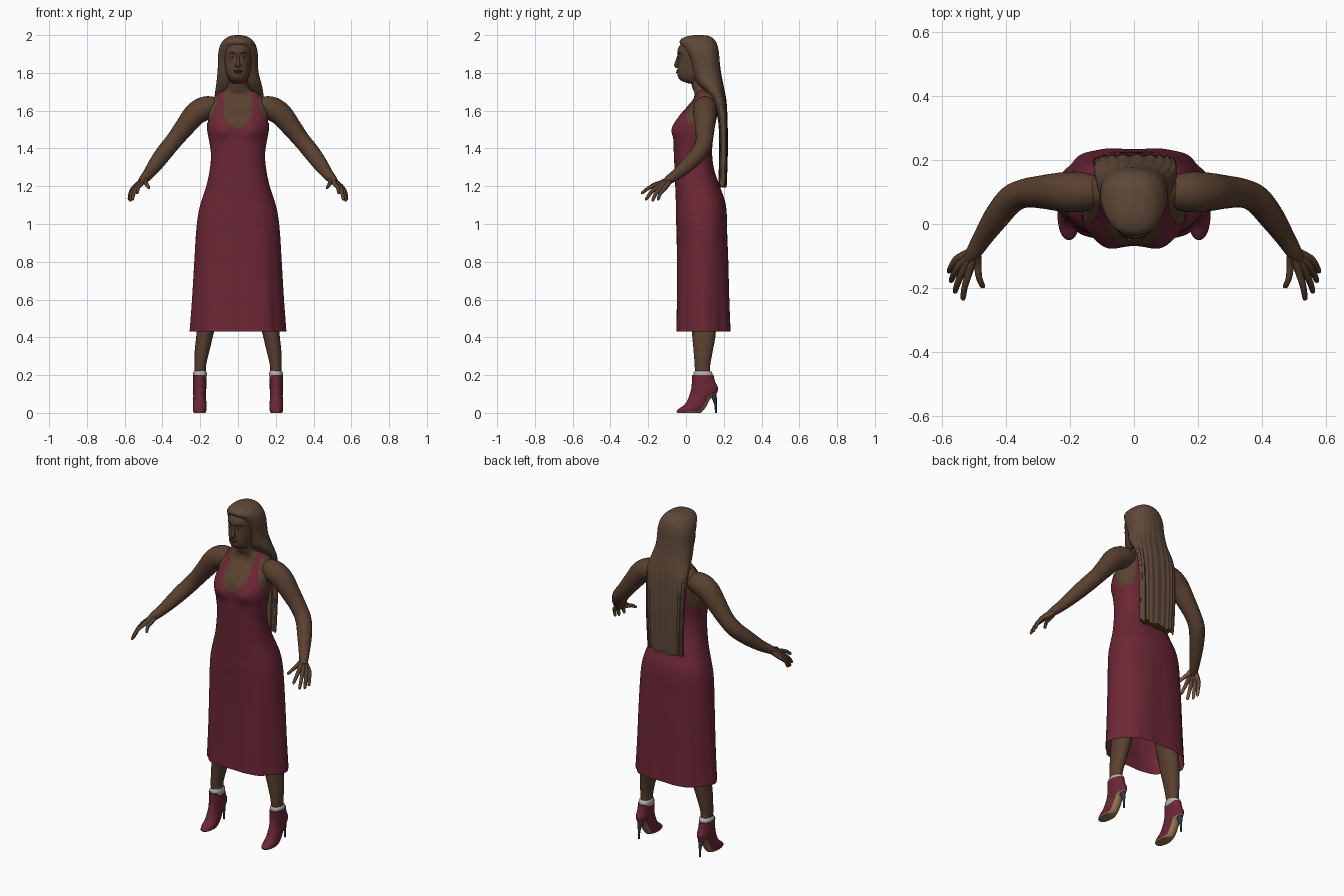
import bpy, bmesh, math
from mathutils import Vector, Matrix

if "Cube" in bpy.data.objects:
    bpy.data.objects.remove(bpy.data.objects["Cube"])


def material(name, r, g, b):
    m = bpy.data.materials.new(name)
    m.use_nodes = True
    m.diffuse_color = (r, g, b, 1)
    m.node_tree.nodes["Principled BSDF"].inputs["Base Color"].default_value = (r, g, b, 1)
    return m


SKIN = material("brown skin", .1, .052, .029)
HAIR = material("brown hair", .115, .066, .04)
DRESS = material("burgundy", .15, .02, .036)
PALM = material("light palm", .25, .13, .07)
SOLE = material("tan sole", .3, .18, .085)
HEEL = material("dark grey heel", .035, .04, .045)
SOCK = material("pale grey sock", .45, .45, .45)
WHITE = material("eye white", .4, .36, .32)
DARK = material("dark brow", .02, .012, .008)
LIPS = material("lips", .085, .034, .026)


def finish(name, bm, mats, rule=None):
    bmesh.ops.recalc_face_normals(bm, faces=bm.faces)
    for f in bm.faces:
        f.smooth = True
        if rule:
            f.material_index = int(rule(f.calc_center_median(), f.normal))
    mesh = bpy.data.meshes.new(name)
    bm.to_mesh(mesh)
    bm.free()
    for m in mats:
        mesh.materials.append(m)
    mesh.set_sharp_from_angle(angle=math.radians(50))
    bpy.context.collection.objects.link(bpy.data.objects.new(name, mesh))


def spline(rows, n):
    """Smooth curve through a list of tuples, n steps per interval."""
    out = []
    for i in range(len(rows) - 1):
        a, b, c, d = rows[max(i - 1, 0)], rows[i], rows[i + 1], rows[min(i + 2, len(rows) - 1)]
        for k in range(n):
            t = k / n
            out.append([.5 * (2 * q + (r - p) * t + (2 * p - 5 * q + 4 * r - s) * t * t
                              + (3 * q - p - 3 * r + s) * t ** 3) for p, q, r, s in zip(a, b, c, d)])
    return out + [list(rows[-1])]


def skin_rings(rings, keep=None, caps=True):
    bm = bmesh.new()
    vs = [[bm.verts.new(p) for p in ring] for ring in rings]
    n = len(vs[0])
    for lo, hi in zip(vs, vs[1:]):
        for j in range(n):
            quad = (lo[j], lo[(j + 1) % n], hi[(j + 1) % n], hi[j])
            if not keep or keep(sum((v.co for v in quad), Vector()) / 4):
                bm.faces.new(quad)
    if caps:
        bm.faces.new(vs[0])
        bm.faces.new(vs[-1])
    bmesh.ops.delete(bm, geom=[v for v in bm.verts if not v.link_faces], context='VERTS')
    return bm


def level_rings(rows, n=6, sides=40, e=.95, warp=None):
    """Horizontal rings from rows of (z, centre x, half width, front y, back y)."""
    rings = []
    for z, cx, rx, yf, yb in spline(rows, n):
        ring = []
        for j in range(sides):
            a = 2 * math.pi * j / sides
            c, s = math.cos(a), math.sin(a)
            p = Vector((cx + rx * math.copysign(abs(c) ** e, c),
                        (yf + yb) / 2 + (yb - yf) / 2 * math.copysign(abs(s) ** e, s), z))
            ring.append(warp(p, a) if warp else p)
        rings.append(ring)
    return rings


def tube(name, pts, mats, n=6, sides=16, rule=None):
    """Round limb through points (x, y, z, radius)."""
    path = spline(pts, n)
    centres = [Vector(p[:3]) for p in path]
    rings = []
    for i, c in enumerate(centres):
        t = (centres[min(i + 1, len(path) - 1)] - centres[max(i - 1, 0)]).normalized()
        u = t.cross(Vector((.3, .2, 1))).normalized()
        v = t.cross(u)
        rings.append([c + path[i][3] * (u * math.cos(a) + v * math.sin(a))
                      for a in (2 * math.pi * j / sides for j in range(sides))])
    finish(name, skin_rings(rings), mats, rule)


def ball(name, loc, size, mat):
    bm = bmesh.new()
    bmesh.ops.create_uvsphere(bm, u_segments=20, v_segments=12, radius=1,
                              matrix=Matrix.Translation(loc) @ Matrix.Diagonal((*size, 1)))
    finish(name, bm, [mat])


# torso and dress share one outline, from the hem to the neck
OUTLINE = [(.43, 0, .243, -.05, .235), (.6, 0, .233, -.047, .228), (.8, 0, .224, -.046, .222),
           (.95, 0, .217, -.047, .215), (1.05, 0, .207, -.05, .212), (1.12, 0, .19, -.05, .203),
           (1.2, 0, .164, -.053, .175), (1.28, 0, .147, -.056, .147), (1.36, 0, .139, -.06, .135),
           (1.43, 0, .147, -.062, .137), (1.5, 0, .16, -.062, .15), (1.56, 0, .158, -.044, .162),
           (1.62, 0, .155, .005, .17), (1.66, 0, .142, .037, .168), (1.69, 0, .105, .045, .16),
           (1.715, 0, .062, .036, .145), (1.78, 0, .052, .015, .13)]


def body_shape(p, a):
    x, y, z = p
    k = max(0, (1.05 - z) / .62)
    fold = 1 + k * (.03 * math.cos(6 * a) + .008 * math.cos(14 * a))
    x, y = x * fold, .09 + (y - .09) * fold
    if y < .04:
        y -= .019 * math.exp(-((abs(x) - .085) / .05) ** 2 - ((z - 1.5) / .045) ** 2)
    return Vector((x, y, z))


def in_dress(p):
    x, z = abs(p.x), p.z
    if z < 1.46:
        return True
    if z > 1.72:
        return False
    if p.y > .06:
        return .072 < x < .108
    scoop = .075 * min(1, math.sqrt(max(0, z - 1.505) / .07))
    outer = .106 + .06 * (max(0, 1.69 - z) / .16) ** 2
    return scoop < x + (.001 if z < 1.505 else 0) and x < outer and (p.y < .045 or x < .11)


finish("torso", skin_rings(level_rings(OUTLINE, 8, 128, .85, body_shape),
                           lambda p: p.z > 1.3, False), [SKIN])
shell = [(z + (.004 if z > 1.64 else 0), cx, rx + .004, yf - .004, yb + .004)
         for z, cx, rx, yf, yb in OUTLINE]
dress = skin_rings(level_rings(shell, 8, 128, .85, body_shape), in_dress, False)
# even out the neckline and armholes
for step in range(5):
    moved = {}
    for v in dress.verts:
        rim = [e.other_vert(v).co for e in v.link_edges if e.is_boundary]
        if len(rim) == 2 and v.co.z > 1.3:
            moved[v] = v.co * .5 + (rim[0] + rim[1]) * .25
    for v, co in moved.items():
        v.co = co
finish("dress", dress, [DRESS])

# head
HEAD = [(1.745, 0, .035, .01, .1), (1.76, 0, .046, -.028, .11), (1.78, 0, .057, -.043, .12),
        (1.81, 0, .066, -.046, .14), (1.85, 0, .072, -.043, .155), (1.885, 0, .075, -.042, .16),
        (1.91, 0, .075, -.046, .162), (1.94, 0, .072, -.037, .16), (1.97, 0, .055, -.008, .14)]
finish("head", skin_rings(level_rings(HEAD)), [SKIN])
tube("nose", [(0, -.038, 1.895, .006), (0, -.046, 1.868, .008), (0, -.052, 1.842, .011),
              (0, -.045, 1.828, .006)], [SKIN])
ball("upper_lip", (0, -.043, 1.811), (.023, .008, .005), LIPS)
ball("lower_lip", (0, -.043, 1.802), (.019, .009, .006), LIPS)

# long hair, with shallow strands below the crown
HAIR_ROWS = [(1.2, 0, .118, .174, .213), (1.4, 0, .124, .178, .219), (1.55, 0, .128, .172, .217),
             (1.65, .004, .13, .14, .212), (1.7, .006, .127, .098, .204), (1.75, .004, .118, .055, .194),
             (1.8, 0, .109, .032, .185), (1.85, 0, .106, .018, .179), (1.9, 0, .105, -.002, .175),
             (1.94, 0, .097, -.022, .168), (1.965, 0, .083, -.034, .158), (1.984, 0, .064, -.018, .142),
             (1.996, 0, .038, .015, .118), (2.0, 0, .012, .05, .088)]


def strands(p, a):
    k = min(1, max(0, (1.9 - p.z) / .3))
    p.y += .003 * k * math.sin(22 * a)
    p.z += .008 * math.sin(9 * a) * max(0, 1 - (p.z - 1.2) / .1)
    return p


finish("hair", skin_rings(level_rings(HAIR_ROWS, 6, 96, .85, strands)), [HAIR])

FINGERS = {"index": ((.513, -.145, 1.212), (.535, -.238, 1.162)),
           "middle": ((.531, -.142, 1.202), (.56, -.215, 1.127)),
           "ring": ((.545, -.13, 1.195), (.572, -.18, 1.121)),
           "little": ((.554, -.112, 1.19), (.578, -.15, 1.128)),
           "thumb": ((.488, -.125, 1.22), (.471, -.2, 1.19))}

for s, side in ((1, "left"), (-1, "right")):
    # face details
    ball(side + "_eye", (.03 * s, -.031, 1.882), (.013, .008, .006), WHITE)
    ball(side + "_iris", (.03 * s, -.0375, 1.882), (.005, .003, .005), DARK)
    ball(side + "_nostril", (.011 * s, -.045, 1.837), (.009, .01, .007), SKIN)
    tube(side + "_brow", [(.012 * s, -.045, 1.9, .002), (.03 * s, -.038, 1.907, .003),
                          (.05 * s, -.024, 1.903, .001)], [DARK], 4, 8)

    # arm
    arm = [(.1, .1, 1.622, .045), (.165, .1, 1.615, .062), (.225, .1, 1.583, .061),
           (.285, .1, 1.51, .052), (.34, .096, 1.44, .045), (.385, .075, 1.385, .044),
           (.43, .02, 1.325, .04), (.47, -.04, 1.27, .031), (.498, -.085, 1.238, .025),
           (.515, -.11, 1.22, .018)]
    tube(side + "_arm", [(x * s, y, z, r) for x, y, z, r in arm], [SKIN], 6, 28)

    # hand: each finger runs back through the palm to the wrist
    inward = Vector((-.6 * s, .24, -.76))
    for finger, (base, tip) in FINGERS.items():
        b, t = Vector(base), Vector(tip)
        wrist = Vector((.494, -.08, 1.24)).lerp(b, .12)
        bend = b.lerp(t, .5) + Vector((.004, -.004, .005))
        pts = [(wrist, .014), (wrist.lerp(b, .5), .015), (b, .0125), (bend, .01),
               (b.lerp(t, .92), .008), (t, .003)]
        tube(side + "_" + finger + "_finger", [(p.x * s, p.y, p.z, r) for p, r in pts],
             [SKIN, PALM], 4, 12, lambda p, n: n.dot(inward) > .45)

    # leg, sock and ankle boot
    leg = [(.19, .2, .03, .048, .128), (.25, .2, .031, .046, .128), (.33, .19, .039, .04, .142),
           (.43, .173, .046, .031, .158), (.6, .15, .06, .02, .16)]
    sock = [(.185, .201, .033, .04, .137), (.2, .201, .036, .04, .14),
            (.213, .201, .036, .041, .138), (.222, .2, .031, .046, .13)]
    boot = [(0, .203, .03, -.045, .078), (.008, .203, .034, -.05, .088), (.022, .203, .036, -.038, .099),
            (.04, .203, .036, -.012, .11), (.06, .203, .035, .004, .12), (.082, .203, .034, .014, .135),
            (.1, .203, .034, .02, .16), (.13, .203, .035, .028, .17), (.165, .203, .035, .031, .154),
            (.2, .203, .035, .031, .146)]
    for part, rows, mats, rule in (
            ("leg", leg, [SKIN], None), ("sock", sock, [SOCK], None),
            ("boot", boot, [DRESS, SOLE],
             lambda p, n: p.z < .09 and p.y > -.02 and n.y > .45 or n.z < -.4)):
        rows = [(z, cx * s, rx, yf, yb) for z, cx, rx, yf, yb in rows]
        finish(side + "_" + part, skin_rings(level_rings(rows)), mats, rule)
    tube(side + "_heel", [(.203 * s, .138, .112, .022), (.203 * s, .148, .085, .015),
                          (.203 * s, .156, .045, .007), (.203 * s, .158, 0, .005)], [HEEL], 5, 14)
